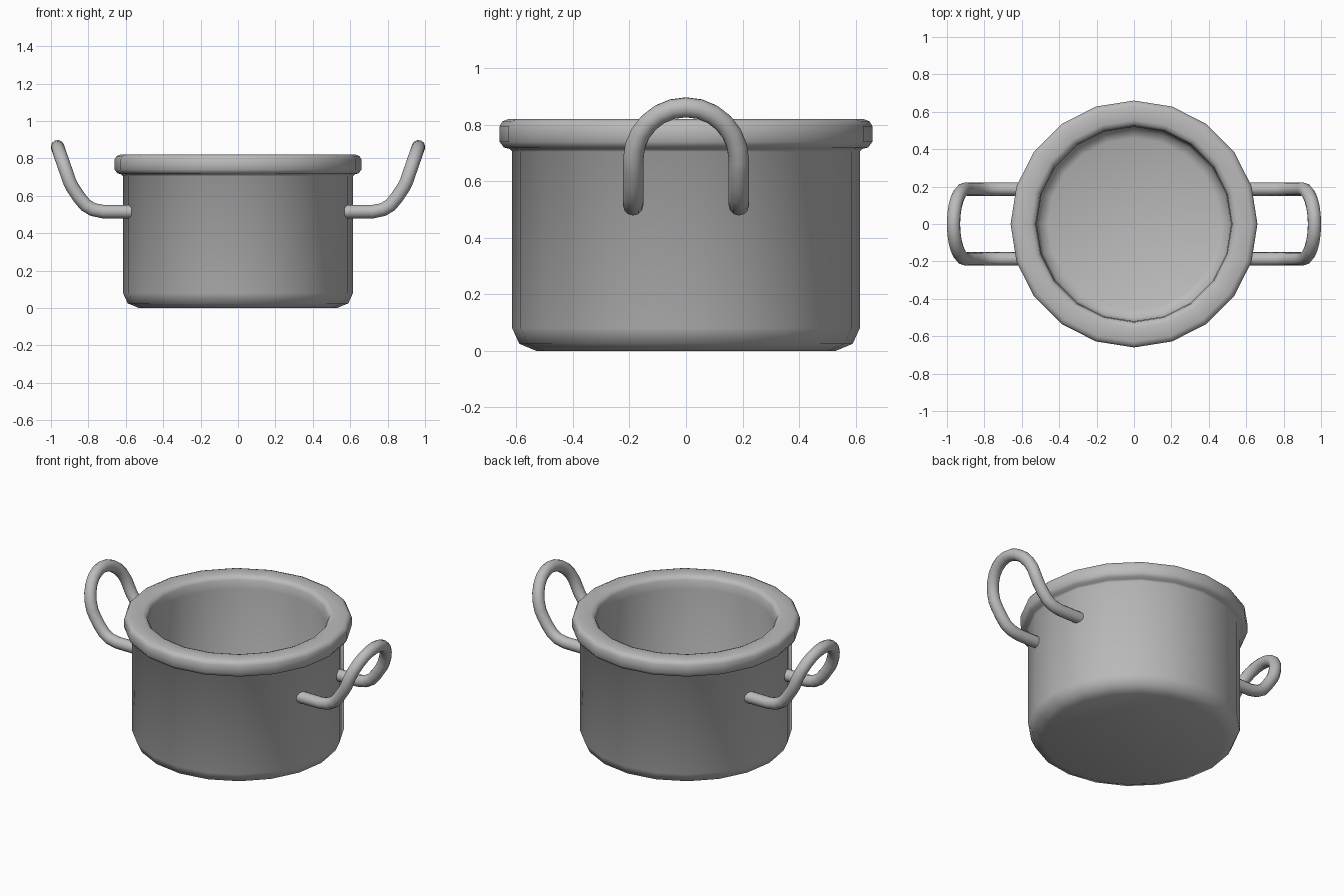
import bpy, bmesh, math

cube = bpy.data.objects.get("Cube")
if cube:
    bpy.data.objects.remove(cube)

# Single grey metal
metal = bpy.data.materials.new("grey_metal")
metal.use_nodes = True
GREY = (0.5, 0.5, 0.5, 1)
metal.diffuse_color = GREY
metal.node_tree.nodes["Principled BSDF"].inputs["Base Color"].default_value = GREY


def smooth(obj, degrees):
    bpy.ops.object.select_all(action="DESELECT")
    obj.select_set(True)
    bpy.context.view_layer.objects.active = obj
    bpy.ops.object.shade_smooth_by_angle(angle=math.radians(degrees))


def lathe(name, profile, sides):
    """Spin a (radius, height) profile around z."""
    bm = bmesh.new()
    verts = [bm.verts.new((r, 0, z)) for r, z in profile]
    edges = [bm.edges.new(pair) for pair in zip(verts, verts[1:])]
    bmesh.ops.spin(bm, geom=verts + edges, cent=(0, 0, 0), axis=(0, 0, 1),
                   angle=math.tau, steps=sides, use_merge=True)
    bmesh.ops.remove_doubles(bm, verts=bm.verts, dist=0.0005)
    bmesh.ops.recalc_face_normals(bm, faces=bm.faces)
    mesh = bpy.data.meshes.new(name)
    bm.to_mesh(mesh)
    bm.free()
    mesh.materials.append(metal)
    obj = bpy.data.objects.new(name, mesh)
    bpy.context.collection.objects.link(obj)
    smooth(obj, 50)
    return obj


def tube(name, points, radius):
    """Round bar swept along a path, as a mesh."""
    curve = bpy.data.curves.new(name, "CURVE")
    curve.dimensions = "3D"
    curve.bevel_depth = radius
    curve.bevel_resolution = 4
    curve.use_fill_caps = True
    spline = curve.splines.new("POLY")
    spline.points.add(len(points) - 1)
    for p, co in zip(spline.points, points):
        p.co = (*co, 1)
    curve.materials.append(metal)
    obj = bpy.data.objects.new(name, curve)
    bpy.context.collection.objects.link(obj)
    bpy.ops.object.select_all(action="DESELECT")
    obj.select_set(True)
    bpy.context.view_layer.objects.active = obj
    bpy.ops.object.convert(target="MESH")
    obj = bpy.context.view_layer.objects.active
    obj.name = name
    smooth(obj, 50)
    return obj


# Pot: base, outer wall, rolled rim, inner wall and floor
lathe("pot_body", [
    (0, 0), (0.53, 0), (0.59, 0.025), (0.615, 0.08), (0.615, 0.705),
    (0.625, 0.715), (0.645, 0.72), (0.66, 0.74), (0.66, 0.795),
    (0.65, 0.812), (0.63, 0.82), (0.555, 0.82), (0.535, 0.812),
    (0.525, 0.795), (0.52, 0.74), (0.52, 0.14), (0.505, 0.1),
    (0.46, 0.08), (0, 0.08)], 20)

# Handles: two legs leave the wall, bend upward and join in an arch
HALF, SPRING = 0.187, 0.675
leg = [(0.565, 0.515), (0.72, 0.515), (0.775, 0.526), (0.815, 0.55),
       (0.85, 0.592), (0.885, 0.645)]
path = [(x, -HALF, z) for x, z in leg]
for i in range(13):
    a = math.pi * i / 12
    rise = math.sin(a)
    path.append((0.9 + 0.065 * rise, -HALF * math.cos(a), SPRING + HALF * rise))
path += [(x, HALF, z) for x, z in reversed(leg)]

for side, name in ((1, "left_handle"), (-1, "right_handle")):
    tube(name, [(side * x, y, z) for x, y, z in path], 0.036)
